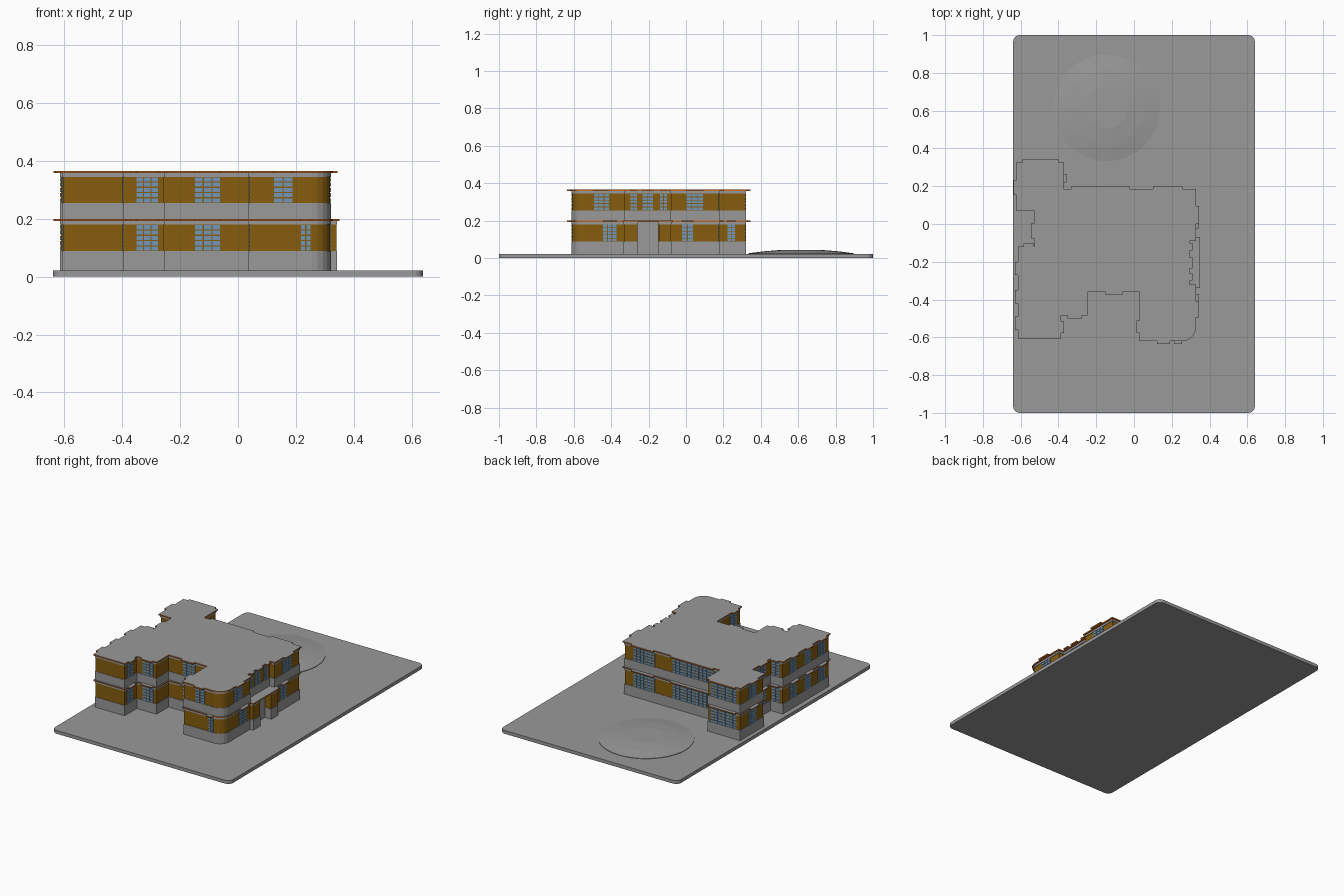
import bpy, bmesh, math
from mathutils import Vector, Matrix

if "Cube" in bpy.data.objects:
    bpy.data.objects.remove(bpy.data.objects["Cube"])


def material(name, rgb):
    m = bpy.data.materials.new(name)
    m.diffuse_color = (*rgb, 1)
    m.use_nodes = True
    m.node_tree.nodes["Principled BSDF"].inputs["Base Color"].default_value = m.diffuse_color
    return m


GREY = material("grey", (0.32, 0.32, 0.32))
BROWN = material("brown", (0.24, 0.11, 0.004))
ORANGE = material("orange", (0.58, 0.15, 0.02))
BLUE = material("window_blue", (0.17, 0.31, 0.48))


def finish(name, bm, *mats):
    bmesh.ops.recalc_face_normals(bm, faces=bm.faces[:])
    me = bpy.data.meshes.new(name)
    bm.to_mesh(me)
    bm.free()
    for m in mats:
        me.materials.append(m)
    ob = bpy.data.objects.new(name, me)
    bpy.context.collection.objects.link(ob)
    return ob


def prism(name, pts, z0, z1, mat, top=None):
    """Extrude a flat outline; the upper face may take its own colour."""
    bm = bmesh.new()
    f = bm.faces.new([bm.verts.new((p[0], p[1], z0)) for p in pts])
    r = bmesh.ops.extrude_face_region(bm, geom=[f])
    bmesh.ops.translate(bm, vec=(0, 0, z1 - z0),
                        verts=[v for v in r["geom"] if isinstance(v, bmesh.types.BMVert)])
    for g in r["geom"]:
        if top and isinstance(g, bmesh.types.BMFace):
            g.material_index = 1
    return finish(name, bm, mat, *([top] if top else []))


def edges(plan):
    """Yield start, unit direction, outward normal for each wall."""
    n = len(plan)
    for i in range(n):
        a, b = Vector(plan[i][:2]), Vector(plan[(i + 1) % n][:2])
        d = (b - a).normalized()
        yield a, d, Vector((d.y, -d.x))


def offset(plan, dist):
    """Push an outline outwards with mitred corners."""
    es = list(edges(plan))
    out = []
    for i, (a, d, n) in enumerate(es):
        m = es[i - 1][2]
        out.append(a + (n + m) * dist / (1 + n.dot(m)))
    return out


def along(a, d, span):
    """Window span (absolute coordinate on the wall axis) -> distances from a."""
    k = 0 if abs(d.x) > abs(d.y) else 1
    return sorted((s - a[k]) / d[k] for s in span)


def eave(plan, dist=0.01, bump=0.016):
    """Overhanging outline that steps out over every window."""
    pts = []
    off = offset(plan, dist)
    for p, o, (a, d, n) in zip(plan, off, edges(plan)):
        pts.append(o)
        for s, e in sorted(along(a, d, w) for w in p[2]):
            q = a + n * dist
            pts += [q + d * s, q + d * s + n * bump, q + d * e + n * bump, q + d * e]
    return pts


def windows(name, plan, z0, z1):
    """Grids of thin glass panes on the walls."""
    bm = bmesh.new()
    rows, gap = 5, 0.004
    for p, (a, d, n) in zip(plan, edges(plan)):
        for w in p[2]:
            s, e = along(a, d, w)
            cols = max(2, round((e - s) / 0.028))
            cw, ch = (e - s) / cols, (z1 - z0) / rows
            for i in range(cols):
                for j in range(rows):
                    c = a + d * (s + cw * (i + 0.5)) + n * 0.001
                    rot = Matrix.Rotation(math.atan2(d.y, d.x), 4, "Z")
                    scl = Matrix.Diagonal((cw - gap, 0.005, ch - gap, 1))
                    loc = Matrix.Translation((c.x, c.y, z0 + ch * (j + 0.5)))
                    bmesh.ops.create_cube(bm, size=1, matrix=loc @ rot @ scl)
    finish(name, bm, BLUE)


def plan(upper, notch=False):
    """Wall outline, counter-clockwise: x, y, windows on the wall that follows."""
    p = [(-0.605, -0.60, []),
         (-0.397, -0.60, [(-0.577, -0.515)]),
         (-0.397, -0.475, [(-0.353, -0.274)]),
         (-0.255, -0.475, []),
         (-0.255, -0.35, [(-0.15, -0.06)]),
         (0.04, -0.35, [(-0.51, -0.577)]),
         (0.04, -0.61, [(0.122, 0.19)] if upper else [(0.215, 0.253)])]
    # rounded front right corner
    for i in range(6):
        t = math.radians(-90 + 18 * i)
        p.append((0.255 + 0.063 * math.cos(t), -0.547 + 0.063 * math.sin(t), []))
    p[-1] = (*p[-1][:2], [(-0.495, -0.41)] if upper else [(-0.445, -0.37)])
    # middle of the right side: set back above, projecting below
    x = 0.283 if upper else 0.34
    p.append((0.318, -0.33, []))
    if notch:
        p += [(x, -0.33, []), (x, -0.26, []), (0.285, -0.26, []),
              (0.285, -0.145, []), (x, -0.145, [])]
    else:
        p.append((x, -0.33, [(-0.30, -0.26), (-0.235, -0.175), (-0.14, -0.10)] if upper else []))
    p += [(x, -0.08, []),
          (0.318, -0.08, [(0.0, 0.094)] if upper else [(-0.024, 0.04)]),
          (0.318, 0.175, [(0.256, 0.10), (-0.024, -0.33)]),
          (-0.383, 0.175, [] if upper else [(0.22, 0.265)]),
          (-0.383, 0.318, [(-0.40, -0.59)]),
          (-0.612, 0.318, [(0.233, 0.153)]),
          (-0.612, 0.08, []),
          (-0.517, 0.08, [(0.005, -0.08)]),
          (-0.517, -0.13, [(-0.585, -0.53)]),
          (-0.605, -0.13, [(-0.20, -0.27), (-0.35, -0.42), (-0.49, -0.56)])]
    return p


# ground slab with rounded corners
slab = []
for k, (sx, sy) in enumerate([(1, 1), (-1, 1), (-1, -1), (1, -1)]):
    for i in range(6):
        t = math.radians(90 * k + 18 * i)
        slab.append((sx * 0.605 + 0.035 * math.cos(t), sy * 0.965 + 0.035 * math.sin(t)))
prism("ground_slab", slab, 0, 0.022, GREY)

# low round mound behind the building
bm = bmesh.new()
rings = []
for r, z in [(0.283, 0.02), (0.283, 0.025), (0.2, 0.036), (0.11, 0.043)]:
    rings.append([bm.verts.new((-0.145 + r * math.cos(i * math.tau / 40),
                                0.615 + r * math.sin(i * math.tau / 40), z)) for i in range(40)])
for lo, hi in zip(rings, rings[1:]):
    for i in range(40):
        j = (i + 1) % 40
        bm.faces.new((lo[i], lo[j], hi[j], hi[i]))
bm.faces.new(rings[-1])
bm.faces.new(rings[0][::-1])
finish("mound", bm, GREY)

# two storeys: grey base band, brown wall, grey top band, orange eave
for label, upper, z in [("lower", False, (0.02, 0.088, 0.18, 0.193, 0.2)),
                        ("upper", True, (0.198, 0.255, 0.345, 0.358, 0.366))]:
    walls = plan(upper, notch=not upper)
    band = offset(walls, 0.003)
    prism(label + "_base_band", band, z[0], z[1], GREY)
    prism(label + "_wall", walls, z[1], z[2], BROWN)
    prism(label + "_top_band", band, z[2], z[3], GREY)
    prism(label + "_eave", eave(plan(upper)), z[3], z[4], ORANGE, GREY)
    windows(label + "_windows", walls, z[1], z[2])

# entrance in the right side
prism("entrance_door", [(0.27, -0.258), (0.297, -0.258), (0.297, -0.147), (0.27, -0.147)],
      0.02, 0.193, GREY)
